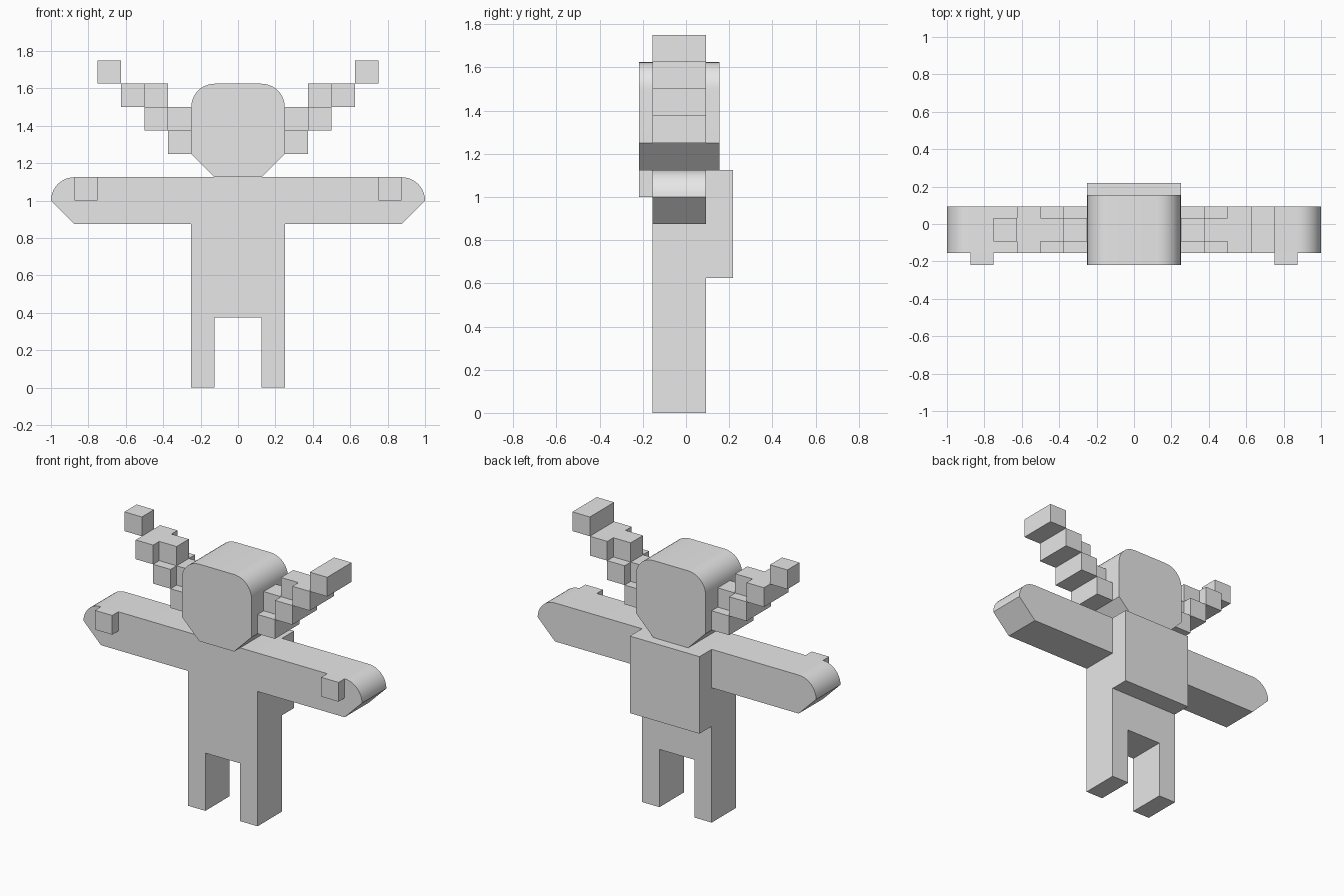
import bpy, bmesh, math

if "Cube" in bpy.data.objects:
    bpy.data.objects.remove(bpy.data.objects["Cube"])

U = 0.125                    # block unit
Y0 = -0.21875                # frontmost plane
BODY_F, BODY_B = Y0 + U / 2, Y0 + 2.5 * U

grey = bpy.data.materials.new("light grey")
grey.diffuse_color = (0.8, 0.8, 0.8, 1)
grey.use_nodes = True
grey.node_tree.nodes["Principled BSDF"].inputs["Base Color"].default_value = grey.diffuse_color


def finish(name, bm):
    bmesh.ops.recalc_face_normals(bm, faces=bm.faces)
    mesh = bpy.data.meshes.new(name)
    bm.to_mesh(mesh)
    bm.free()
    mesh.materials.append(grey)
    obj = bpy.data.objects.new(name, mesh)
    bpy.context.collection.objects.link(obj)
    return obj


def box(name, x0, x1, y0, y1, z0, z1):
    bm = bmesh.new()
    bmesh.ops.create_cube(bm, size=1)
    for v in bm.verts:
        v.co.x = x0 if v.co.x < 0 else x1
        v.co.y = y0 if v.co.y < 0 else y1
        v.co.z = z0 if v.co.z < 0 else z1
    return finish(name, bm)


def extrude_profile(name, half, y0, y1):
    """Mirror a right-hand (x, z) outline, then extrude it along y."""
    pts = half + [(-x, z) for x, z in reversed(half)]
    bm = bmesh.new()
    face = bm.faces.new([bm.verts.new((x, y0, z)) for x, z in pts])
    ext = bmesh.ops.extrude_face_region(bm, geom=[face], use_keep_orig=True)
    verts = [g for g in ext["geom"] if isinstance(g, bmesh.types.BMVert)]
    bmesh.ops.translate(bm, verts=verts, vec=(0, y1 - y0, 0))
    obj = finish(name, bm)
    bpy.ops.object.select_all(action="DESELECT")
    obj.select_set(True)
    bpy.context.view_layer.objects.active = obj
    bpy.ops.object.shade_smooth_by_angle(angle=math.radians(30))
    return obj


def arc(cx, cz, r=U, n=10):
    """Quarter round from the side up to the top."""
    return [(cx + r * math.cos(a), cz + r * math.sin(a))
            for a in (math.pi / 2 * i / n for i in range(n + 1))]


# Body with legs and outstretched arms
extrude_profile("body",
                [(U, 3 * U), (U, 0), (2 * U, 0), (2 * U, 7 * U), (7 * U, 7 * U)]
                + arc(7 * U, 8 * U), BODY_F, BODY_B)

# Head with chamfered jaw and rounded crown
extrude_profile("head", [(U, 9 * U), (2 * U, 10 * U)] + arc(U, 12 * U),
                Y0, Y0 + 3 * U)

# Backpack
box("backpack", -2 * U, 2 * U, BODY_B, BODY_B + U, 5 * U, 9 * U)

# Stepped antlers: (x column, z row, full depth)
STEPS = [(2, 10, True), (2, 11, False), (3, 11, True), (3, 12, False), (4, 12, True)]
for side, s in (("left", -1), ("right", 1)):
    # Thumb
    a, b = sorted((s * 6 * U, s * 7 * U))
    box(side + "_thumb", a, b, Y0, BODY_F, 8 * U, 9 * U)
    # Antler, with a short tip on one side and a long tip on the other
    for i, (cx, cz, full) in enumerate(STEPS + [(5, 13, s > 0)]):
        a, b = sorted((s * cx * U, s * (cx + 1) * U))
        inset = 0 if full else U / 2
        box(f"{side}_antler_{i + 1}", a, b, BODY_F + inset, BODY_B - inset,
            cz * U, (cz + 1) * U)
